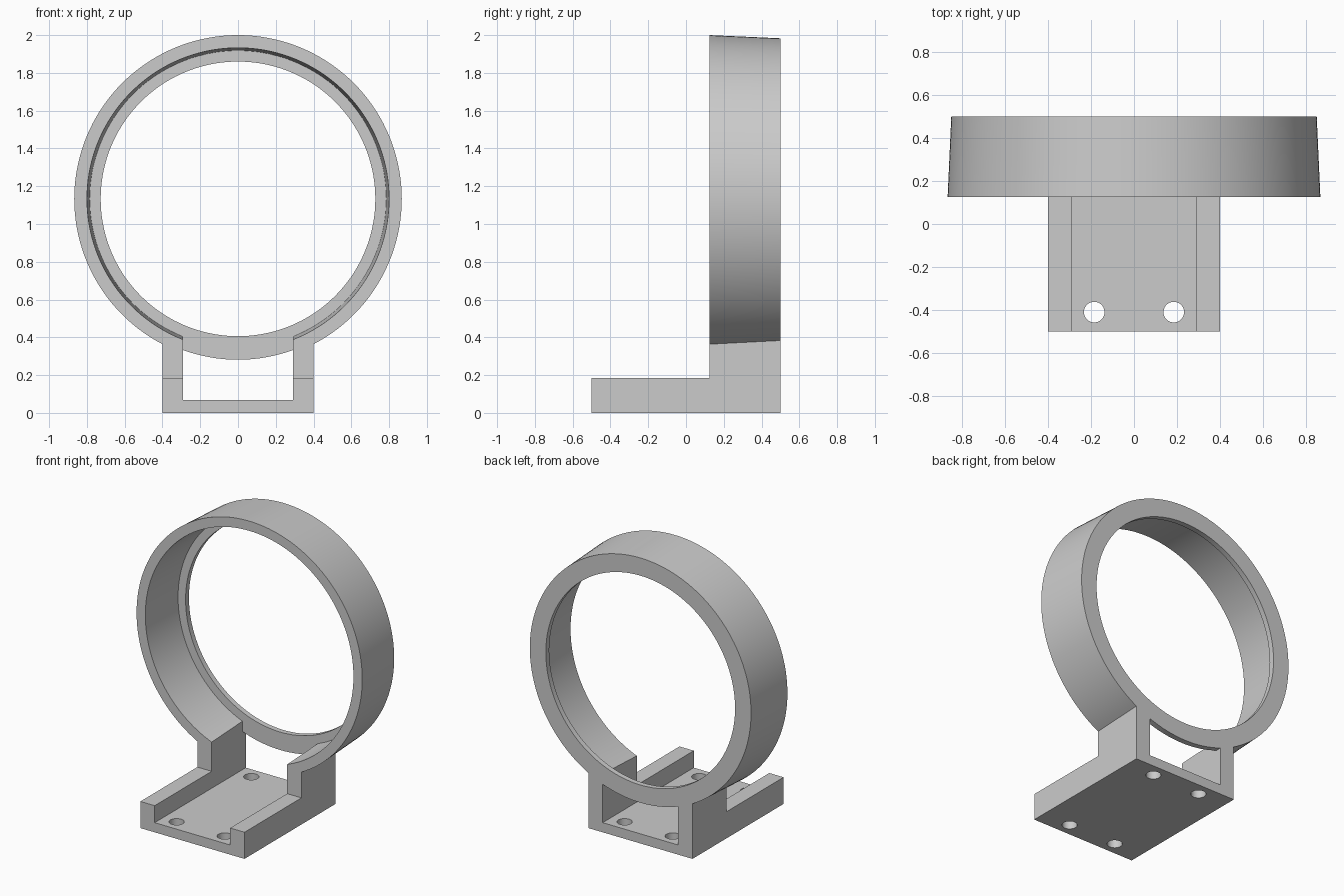
import bpy, bmesh, math
from mathutils import Matrix, Vector

cube = bpy.data.objects.get("Cube")
if cube:
    bpy.data.objects.remove(cube, do_unlink=True)

# Main dimensions
HALF_W, SLOT_W = 0.40, 0.29
FRONT, BACK, RING_FRONT, LIP_FRONT = -0.5, 0.5, 0.125, 0.463
FLOOR, RAIL_TOP, RING_Z = 0.067, 0.185, 1.133
SEGMENTS = 144

grey = bpy.data.materials.new("plain_grey")
grey.use_nodes = True
colour = (0.6, 0.6, 0.6, 1)
grey.diffuse_color = colour
grey.node_tree.nodes["Principled BSDF"].inputs["Base Color"].default_value = colour


def make_object(name, bm):
    bmesh.ops.recalc_face_normals(bm, faces=bm.faces)
    mesh = bpy.data.meshes.new(name)
    bm.to_mesh(mesh)
    bm.free()
    mesh.materials.append(grey)
    obj = bpy.data.objects.new(name, mesh)
    bpy.context.collection.objects.link(obj)
    return obj


def box(name, low, high):
    low, high = Vector(low), Vector(high)
    bm = bmesh.new()
    bmesh.ops.create_cube(bm, size=1)
    bmesh.ops.scale(bm, vec=high - low, verts=bm.verts)
    bmesh.ops.translate(bm, vec=(low + high) / 2, verts=bm.verts)
    return make_object(name, bm)


def turned(name, profile, centre=(0, RING_Z), segments=SEGMENTS, axis="Y"):
    """Solid of revolution from (position along axis, radius) pairs."""
    bm = bmesh.new()
    rings = []
    for pos, radius in profile:
        ring = []
        for i in range(segments):
            a = math.tau * i / segments
            u, v = centre[0] + radius * math.cos(a), centre[1] + radius * math.sin(a)
            ring.append(bm.verts.new((u, pos, v) if axis == "Y" else (u, v, pos)))
        rings.append(ring)
    for r0, r1 in zip(rings, rings[1:]):
        for i in range(segments):
            j = (i + 1) % segments
            bm.faces.new((r0[i], r0[j], r1[j], r1[i]))
    bm.faces.new(rings[0])
    bm.faces.new(rings[-1])
    return make_object(name, bm)


def combine(target, tool, operation):
    mod = target.modifiers.new(operation.lower(), "BOOLEAN")
    mod.operation, mod.solver, mod.object = operation, "EXACT", tool
    bpy.context.view_layer.objects.active = target
    bpy.ops.object.modifier_apply(modifier=mod.name)
    bpy.data.objects.remove(tool, do_unlink=True)


# Channel base: low rails in front, tall posts under the ring
bm = bmesh.new()
side = [(FRONT, 0), (BACK, 0), (BACK, 0.6), (RING_FRONT, 0.6),
        (RING_FRONT, RAIL_TOP), (FRONT, RAIL_TOP)]
face = bm.faces.new([bm.verts.new((-HALF_W, y, z)) for y, z in side])
extruded = bmesh.ops.extrude_face_region(bm, geom=[face])["geom"]
bmesh.ops.translate(bm, vec=(2 * HALF_W, 0, 0),
                    verts=[g for g in extruded if isinstance(g, bmesh.types.BMVert)])
holder = make_object("ring_holder", bm)
combine(holder, box("channel_cutter", (-SLOT_W, -1, FLOOR), (SLOT_W, 1, 0.8)), "DIFFERENCE")

# Tapered ring, bored out with a thin retaining lip at the back
combine(holder, turned("ring_body", [(RING_FRONT, 0.867), (BACK, 0.85)]), "UNION")
bore = [(RING_FRONT - 0.1, 0.804), (LIP_FRONT, 0.785), (LIP_FRONT, 0.727), (BACK + 0.1, 0.727)]
combine(holder, turned("bore_cutter", bore), "DIFFERENCE")

# Channel continues through the ring wall up to the lip
combine(holder, box("slot_cutter", (-SLOT_W, -1, FLOOR), (SLOT_W, LIP_FRONT, 0.6)), "DIFFERENCE")

# Four screw holes in the floor
for x in (-0.185, 0.185):
    for y in (-0.41, 0.41):
        hole = turned("hole_cutter", [(-0.1, 0.048), (FLOOR + 0.03, 0.048)], (x, y), 40, "Z")
        combine(holder, hole, "DIFFERENCE")

bpy.ops.object.select_all(action="DESELECT")
holder.select_set(True)
bpy.context.view_layer.objects.active = holder
bpy.ops.object.shade_smooth_by_angle(angle=math.radians(25))
